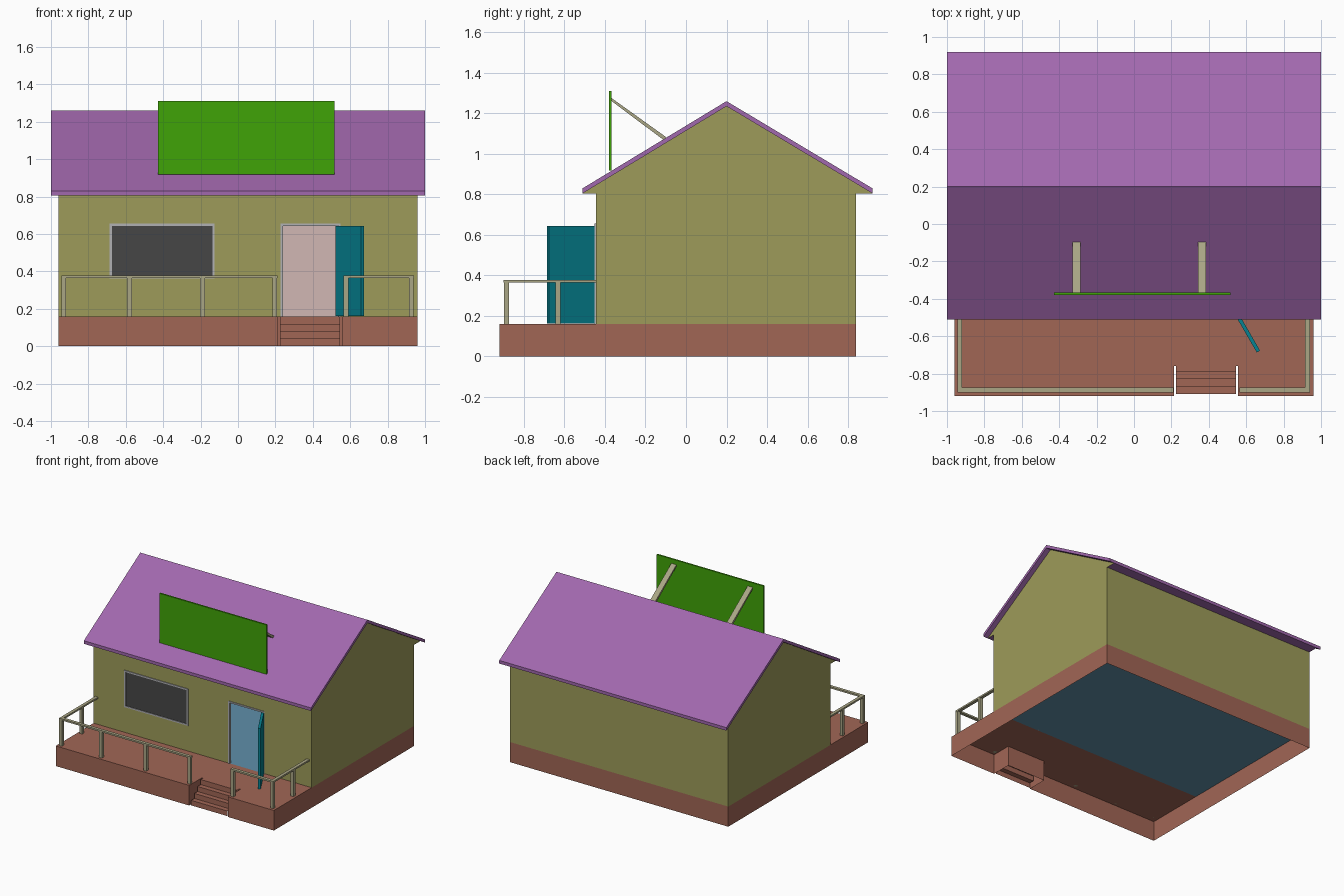
import bpy, bmesh, math
from mathutils import Matrix, Vector

if "Cube" in bpy.data.objects:
    bpy.data.objects.remove(bpy.data.objects["Cube"])


def material(name, rgb):
    m = bpy.data.materials.new(name)
    m.diffuse_color = [(c / 255) ** 2.2 for c in rgb] + [1]
    m.use_nodes = True
    m.node_tree.nodes["Principled BSDF"].inputs["Base Color"].default_value = m.diffuse_color
    return m


PURPLE = material("roof_purple", (160, 104, 172))
OLIVE = material("wall_olive", (156, 154, 90))
BROWN = material("porch_brown", (160, 102, 86))
TEAL = material("door_teal", (14, 130, 145))
GREEN = material("board_green", (66, 162, 16))
BEIGE = material("rail_beige", (168, 164, 132))
BLUE = material("floor_blue", (95, 142, 168))
PINK = material("inner_pink", (208, 182, 178))
GREY = material("frame_grey", (175, 175, 178))
DARK = material("glass_dark", (72, 72, 72))


def finish(name, bm, mat):
    me = bpy.data.meshes.new(name)
    bm.to_mesh(me)
    bm.free()
    me.materials.append(mat)
    ob = bpy.data.objects.new(name, me)
    bpy.context.collection.objects.link(ob)
    return ob


def prism(name, pts, axis, a, b, mat, caps=True, closed=True):
    """Profile swept along an axis from a to b; a flat sheet when a == b."""
    def place(p, d):
        c = list(p)
        c.insert("xyz".index(axis), d)
        return c
    bm = bmesh.new()
    lo = [bm.verts.new(place(p, a)) for p in pts]
    if a == b:
        bm.faces.new(lo)
    else:
        hi = [bm.verts.new(place(p, b)) for p in pts]
        n = len(pts)
        for i in range(n if closed else n - 1):
            j = (i + 1) % n
            bm.faces.new((lo[i], lo[j], hi[j], hi[i]))
        if caps:
            bm.faces.new(lo)
            bm.faces.new(hi)
        bmesh.ops.recalc_face_normals(bm, faces=bm.faces)
    return finish(name, bm, mat)


def box(name, lo, hi, mat, matrix=None):
    bm = bmesh.new()
    bmesh.ops.create_cube(bm, size=1)
    lo, hi = Vector(lo), Vector(hi)
    m = Matrix.Translation((lo + hi) / 2) @ Matrix.Diagonal((*(hi - lo), 1))
    bm.transform((matrix or Matrix()) @ m)
    return finish(name, bm, mat)


def rect(x0, x1, z0, z1):
    return [(x0, z0), (x1, z0), (x1, z1), (x0, z1)]


W, BACK, WALL, FRONT, DECK, EAVE = 0.96, 0.84, -0.445, -0.92, 0.16, 0.805

# Base skirt (open below) and porch deck with a notch for the stairs
notch = [(-W, FRONT), (0.215, FRONT), (0.215, -0.76), (0.555, -0.76), (0.555, FRONT), (W, FRONT)]
prism("base_skirt", notch + [(W, BACK), (-W, BACK)], "z", 0, DECK, BROWN, caps=False)
prism("porch_deck", notch + [(W, WALL), (-W, WALL)], "z", DECK, DECK, BROWN)
prism("house_floor", rect(-W, W, WALL, BACK), "z", DECK, DECK, BLUE)

# Stairs
steps = [(-0.915, 0)]
for i in range(4):
    y = -0.91 + 0.04 * i
    steps[-1] = (y, 0.04 * i)
    steps += [(y, 0.04 * (i + 1)), (y + 0.04, 0.04 * (i + 1))]
steps[-1] = (-0.76, DECK)
prism("stairs", steps, "x", 0.225, 0.545, BROWN, caps=False, closed=False)

# Walls
door_wall = [(-W, DECK), (0.24, DECK), (0.24, 0.645), (0.535, 0.645), (0.535, DECK),
             (W, DECK), (W, EAVE), (-W, EAVE)]
prism("front_wall", door_wall, "y", WALL, WALL, OLIVE)
prism("back_wall", rect(-W, W, DECK, EAVE), "y", BACK, BACK, OLIVE)
gable = [(WALL, DECK), (BACK, DECK), (BACK, EAVE), (0.92, EAVE), (0.2, 1.237),
         (-0.51, EAVE), (WALL, EAVE)]
for side, s in (("left", -1), ("right", 1)):
    prism(side + "_wall", gable, "x", s * W, s * W, OLIVE)
    prism(side + "_lining", rect(WALL, BACK, DECK, EAVE), "x", s * (W - 0.01), s * (W - 0.01), PINK)
prism("back_lining", rect(-W, W, DECK, EAVE), "y", BACK - 0.01, BACK - 0.01, PINK)
prism("front_lining", door_wall, "y", WALL + 0.01, WALL + 0.01, PINK)

# Roof and eave underside
prism("roof", [(-0.51, EAVE), (-0.51, 0.83), (0.2, 1.26), (0.92, 0.83), (0.92, EAVE), (0.2, 1.235)],
      "x", -1, 1, PURPLE)
prism("ceiling", rect(-W, W, -0.51, 0.92), "z", EAVE, EAVE, PURPLE)


# Frames for window and door
def frame(name, x0, x1, z0, z1, t, bottom):
    y0, y1 = WALL - 0.006, WALL + 0.012
    box(name + "_left", (x0, y0, z0), (x0 + t, y1, z1), GREY)
    box(name + "_right", (x1 - t, y0, z0), (x1, y1, z1), GREY)
    box(name + "_top", (x0 + t, y0, z1 - t), (x1 - t, y1, z1), GREY)
    if bottom:
        box(name + "_bottom", (x0 + t, y0, z0), (x1 - t, y1, z0 + t), GREY)


frame("window_frame", -0.687, -0.125, 0.363, 0.656, 0.012, True)
frame("door_frame", 0.228, 0.547, DECK, 0.656, 0.012, False)
prism("window_glass", rect(-0.675, -0.137, 0.375, 0.644), "y", WALL - 0.002, WALL - 0.002, DARK)

# Open door, swung 60 degrees about its hinge
hinge = Matrix.Translation((0.53, WALL - 0.003, 0)) @ Matrix.Rotation(math.radians(-60), 4, "Z")
box("door", (0, -0.01, DECK + 0.002), (0.27, 0.01, 0.643), TEAL, hinge)

# Porch railing
R = 0.0125
posts = [(x, -0.887) for x in (-0.932, -0.58, -0.19, 0.197, 0.577, 0.927)]
posts += [(-0.932, -0.633), (0.927, -0.633)]
for i, (x, y) in enumerate(posts):
    box(f"rail_post_{i}", (x - R, y - R, DECK), (x + R, y + R, 0.365), BEIGE)
for name, x0, x1, y0, y1 in (("front_left", -0.945, 0.21, -0.9, -0.875),
                             ("front_right", 0.564, 0.94, -0.9, -0.875),
                             ("side_left", -0.945, -0.92, -0.875, WALL),
                             ("side_right", 0.915, 0.94, -0.875, WALL)):
    box("handrail_" + name, (x0, y0, 0.365), (x1, y1, 0.378), BEIGE)

# Roof board and its two braces
box("sign_board", (-0.427, -0.38, 0.918), (0.515, -0.367, 1.311), GREEN)
for i, x in enumerate((-0.308, 0.364)):
    prism(f"sign_brace_{i}", [(-0.367, 1.26), (-0.367, 1.275), (-0.095, 1.08), (-0.11, 1.068)],
          "x", x - 0.022, x + 0.022, BEIGE)
